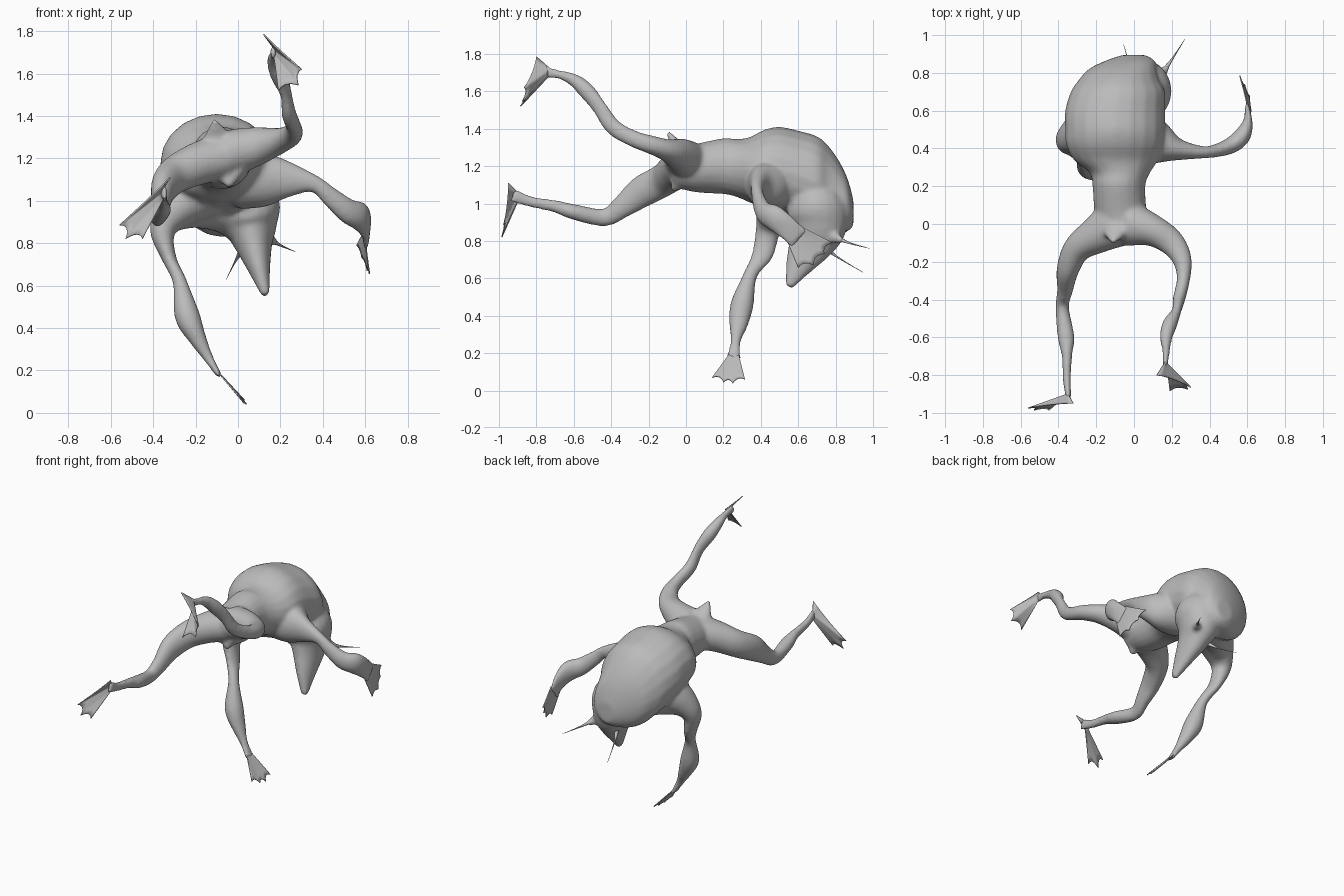
import bpy, bmesh, math
from mathutils import Vector

if "Cube" in bpy.data.objects:
    bpy.data.objects.remove(bpy.data.objects["Cube"], do_unlink=True)

grey = bpy.data.materials.new("plain grey")
grey.use_nodes = True
GREY = (0.5, 0.5, 0.5, 1)
grey.diffuse_color = GREY
grey.node_tree.nodes["Principled BSDF"].inputs["Base Color"].default_value = GREY

Z, Y = Vector((0, 0, 1)), Vector((0, 1, 0))


def finish(name, bm):
    bmesh.ops.recalc_face_normals(bm, faces=bm.faces)
    mesh = bpy.data.meshes.new(name)
    bm.to_mesh(mesh)
    bm.free()
    mesh.materials.append(grey)
    mesh.polygons.foreach_set("use_smooth", [True] * len(mesh.polygons))
    obj = bpy.data.objects.new(name, mesh)
    bpy.context.collection.objects.link(obj)
    return obj


def spline(points, steps):
    """Smoothly interpolate stations of (x, y, z, half width, half depth)."""
    out, n = [], len(points)
    for i in range(n - 1):
        p = [points[max(0, min(n - 1, i + k))] for k in (-1, 0, 1, 2)]
        for s in range(steps):
            t = s / steps
            out.append([0.5 * (2 * b + (c - a) * t + (2 * a - 5 * b + 4 * c - d) * t * t
                               + (3 * b - a - 3 * c + d) * t ** 3) for a, b, c, d in zip(*p)])
    return out + [list(points[-1])]


def tube(bm, points, ref=Z, axis=None, steps=5, sides=20):
    """Closed tube with elliptical sections along a smooth path; axis keeps sections parallel."""
    st = spline(points, steps)
    pos = [Vector(s[:3]) for s in st]
    rings = []
    for i, s in enumerate(st):
        tan = axis or (pos[min(i + 1, len(st) - 1)] - pos[max(i - 1, 0)]).normalized()
        u = tan.cross(ref).normalized()
        v = u.cross(tan)
        rings.append([bm.verts.new(pos[i] + u * s[3] * math.cos(k * math.tau / sides)
                                   + v * s[4] * math.sin(k * math.tau / sides)) for k in range(sides)])
    for a, b in zip(rings, rings[1:]):
        for k in range(sides):
            j = (k + 1) % sides
            bm.faces.new((a[k], a[j], b[j], b[k]))
    bm.faces.new(rings[0])
    bm.faces.new(rings[-1])


def webbed_foot(name, ankle_a, ankle_b, toes, pull=0.1, rows=6, cols=6):
    """Thin fan from the ankle to pointed toes with scalloped webbing."""
    a, b = Vector(ankle_a), Vector(ankle_b)
    mid = (a + b) / 2
    toes = [Vector(t) for t in toes]
    edge = []
    for p, q in zip(toes, toes[1:]):
        for c in range(cols):
            t = c / cols
            edge.append(p.lerp(q, t).lerp(mid, pull * math.sin(math.pi * t) ** 0.7))
    edge.append(toes[-1])
    bm = bmesh.new()
    n = len(edge) - 1
    grid = [[bm.verts.new(a.lerp(b, i / n).lerp(e, r / rows)) for i, e in enumerate(edge)]
            for r in range(rows + 1)]
    for r in range(rows):
        for i in range(n):
            bm.faces.new((grid[r][i], grid[r][i + 1], grid[r + 1][i + 1], grid[r + 1][i]))
    mod = finish(name, bm).modifiers.new("thickness", "SOLIDIFY")
    mod.thickness = 0.006
    mod.offset = 0


def thread(name, points):
    bm = bmesh.new()
    tube(bm, points, sides=6)
    finish(name, bm)


# Body, limbs and tail, fused into one skin
bm = bmesh.new()
# trunk, from chest to rump
tube(bm, [(-.05, -.075, 1.20, .09, .11), (-.07, .05, 1.19, .135, .13), (-.08, .20, 1.20, .14, .15),
          (-.075, .27, 1.19, .16, .155), (-.095, .34, 1.18, .225, .175), (-.10, .42, 1.185, .26, .21),
          (-.10, .50, 1.18, .265, .23), (-.10, .60, 1.15, .265, .24), (-.085, .70, 1.11, .25, .25),
          (-.08, .76, 1.07, .215, .24), (-.06, .82, 1.03, .18, .195), (-.02, .865, .99, .13, .14),
          (0, .895, .95, .06, .07)], axis=Y)
# raised front limb
tube(bm, [(-.02, 0, 1.23, .12, .11), (.10, -.035, 1.26, .085, .09), (.20, -.10, 1.285, .07, .06),
          (.255, -.19, 1.315, .052, .05), (.262, -.29, 1.35, .036, .045), (.24, -.39, 1.41, .034, .045),
          (.225, -.46, 1.51, .026, .042), (.19, -.53, 1.60, .04, .045), (.17, -.60, 1.66, .034, .035),
          (.17, -.68, 1.69, .02, .024), (.165, -.76, 1.705, .012, .036)])
# low front limb
tube(bm, [(-.10, 0, 1.20, .13, .11), (-.20, -.06, 1.17, .10, .10), (-.30, -.13, 1.12, .075, .09),
          (-.35, -.24, 1.06, .06, .085), (-.365, -.35, .975, .042, .06), (-.38, -.44, .925, .036, .048),
          (-.36, -.60, .955, .045, .042), (-.355, -.70, .985, .028, .034), (-.355, -.83, 1.01, .022, .03),
          (-.345, -.93, 1.045, .014, .04)])
# left hind limb
tube(bm, [(0, .46, 1.10, .14, .14), (.12, .43, 1.10, .12, .13), (.23, .395, 1.10, .06, .09),
          (.36, .38, 1.08, .034, .042), (.44, .39, 1.015, .036, .048), (.52, .42, .95, .045, .06),
          (.575, .47, .925, .045, .07), (.602, .54, .87, .024, .065), (.60, .61, .81, .012, .07)])
# right hind limb
tube(bm, [(-.18, .54, 1.04, .14, .15), (-.29, .48, .96, .10, .11), (-.355, .44, .86, .062, .068),
          (-.325, .41, .73, .035, .058), (-.275, .345, .62, .034, .038), (-.24, .30, .46, .06, .062),
          (-.19, .28, .35, .042, .05), (-.14, .265, .26, .025, .028), (-.085, .255, .17, .012, .045)], ref=Y)
# skin fold from the right hip to the tail root
tube(bm, [(-.32, .46, .91, .06, .06), (-.20, .57, .965, .09, .095), (-.06, .66, .945, .10, .10),
          (.05, .69, .87, .08, .10)])
# hanging tail
tube(bm, [(-.02, .66, 1.12, .10, .10), (.04, .70, .98, .155, .16), (.06, .705, .88, .128, .155),
          (.075, .67, .79, .088, .125), (.10, .61, .68, .053, .08), (.13, .55, .555, .02, .022)], ref=Y)
# small chest point and breast ridge
tube(bm, [(-.08, .02, 1.22, .10, .09), (-.10, -.05, 1.31, .06, .035), (-.11, -.10, 1.385, .01, .01)], ref=Y)
tube(bm, [(-.06, .02, 1.20, .10, .08), (-.045, -.04, 1.12, .06, .04), (-.04, -.07, 1.065, .015, .015)], ref=Y)
# root of the side spur
tube(bm, [(.07, .70, .91, .06, .06), (.12, .76, .84, .04, .045), (.18, .84, .80, .014, .016)])
skin = finish("body_and_limbs", bm)
remesh = skin.modifiers.new("fuse", "REMESH")
remesh.mode = "VOXEL"
remesh.voxel_size = 0.011
remesh.use_smooth_shade = True
smooth = skin.modifiers.new("soften", "SMOOTH")
smooth.factor = 0.5
smooth.iterations = 12

# Webbed feet
webbed_foot("raised_front_foot", (.165, -.73, 1.725), (.17, -.73, 1.685),
            [(.12, -.80, 1.785), (.30, -.865, 1.62), (.285, -.875, 1.545), (.19, -.885, 1.52)])
webbed_foot("low_front_foot", (-.35, -.90, 1.06), (-.35, -.90, 1.01),
            [(-.32, -.95, 1.11), (-.56, -.975, .885), (-.53, -.985, .82), (-.45, -.985, .82)])
webbed_foot("left_hind_foot", (.60, .54, .80), (.603, .63, .87),
            [(.62, .60, .655), (.61, .68, .67), (.585, .74, .73), (.56, .785, .79)])
webbed_foot("right_hind_foot", (-.10, .235, .20), (-.10, .28, .20),
            [(.01, .14, .07), (.03, .20, .045), (.04, .25, .04), (.03, .315, .06)])

# Fine threads drawn out from the tail
thread("side_thread", [(.15, .80, .82, .018, .018), (.20, .87, .79, .006, .006), (.27, .98, .76, .001, .001)])
thread("rear_thread", [(.03, .72, .79, .025, .025), (-.01, .80, .72, .006, .006), (-.055, .95, .63, .001, .001)])
